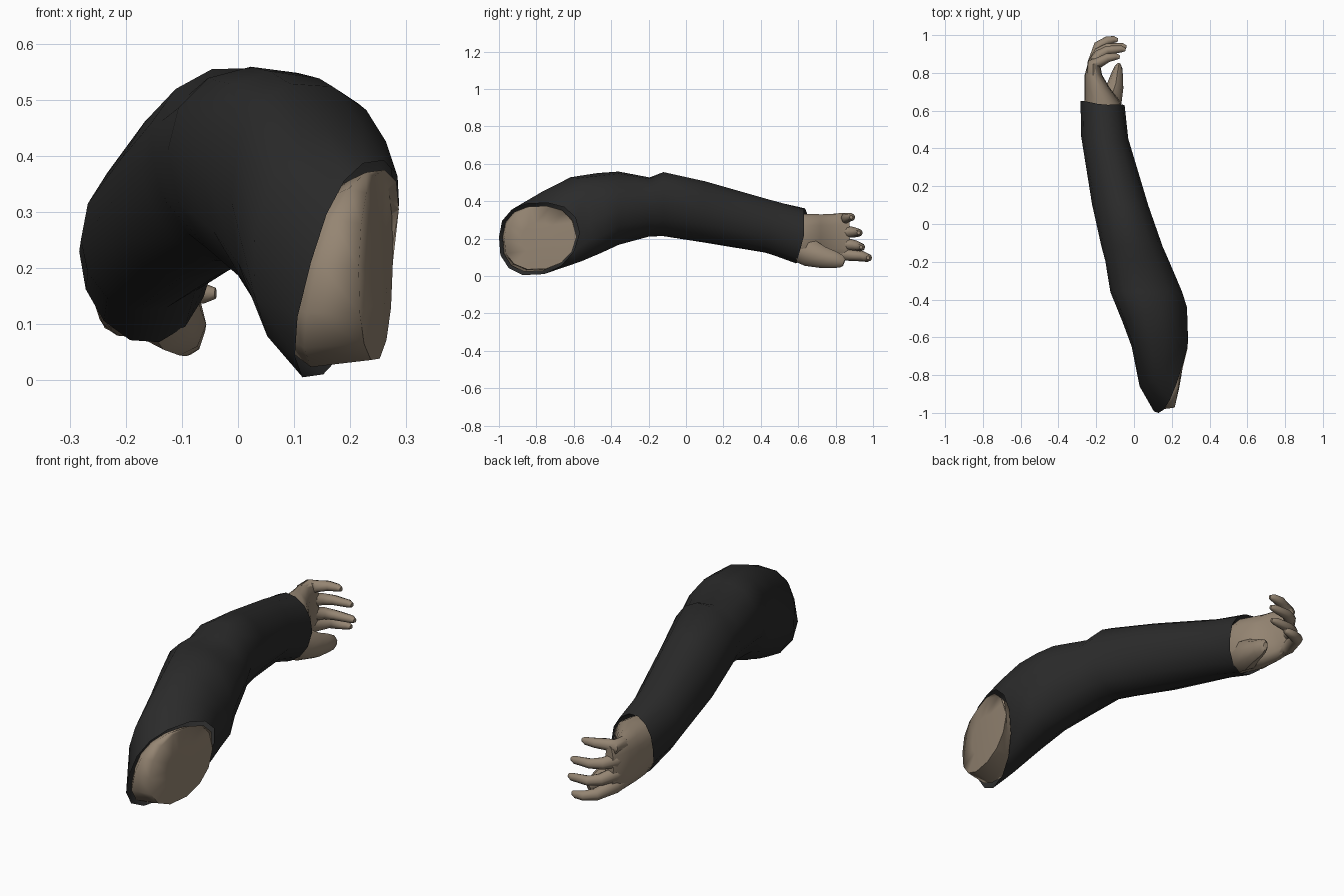
import bpy, bmesh, math
from mathutils import Vector

if "Cube" in bpy.data.objects:
    bpy.data.objects.remove(bpy.data.objects["Cube"])


def material(name, rgb):
    m = bpy.data.materials.new(name)
    m.diffuse_color = (*rgb, 1)
    m.use_nodes = True
    m.node_tree.nodes["Principled BSDF"].inputs["Base Color"].default_value = m.diffuse_color
    return m


black = material("black cloth", (0.024, 0.024, 0.024))
skin = material("tan skin", (0.30, 0.235, 0.17))


def oval(left, right, top, bottom, n=14, e=0.9):
    """Closed ring through four extreme points, slightly squared."""
    l, r, t, b = map(Vector, (left, right, top, bottom))
    mid = (l + r + t + b) / 4
    pts = []
    for i in range(n):
        a = 2 * math.pi * i / n
        c, s = math.cos(a), math.sin(a)
        h = (r if c > 0 else l) - mid
        v = (t if s > 0 else b) - mid
        pts.append(mid + h * abs(c) ** e + v * abs(s) ** e)
    return pts


def resize(ring, scale, shift):
    """Copy of a ring, scaled about its middle and moved."""
    mid = sum(ring, Vector()) / len(ring)
    return [mid + (p - mid) * scale + Vector(shift) for p in ring]


def loft(name, rings, mat, caps=True, angle=50):
    bm = bmesh.new()
    vs = [[bm.verts.new(p) for p in ring] for ring in rings]
    n = len(vs[0])
    for a, b in zip(vs, vs[1:]):
        for i in range(n):
            bm.faces.new((a[i], a[(i + 1) % n], b[(i + 1) % n], b[i]))
    if caps:
        bm.faces.new(vs[0][::-1])
        bm.faces.new(vs[-1])
    bmesh.ops.recalc_face_normals(bm, faces=bm.faces)
    me = bpy.data.meshes.new(name)
    bm.to_mesh(me)
    bm.free()
    me.materials.append(mat)
    ob = bpy.data.objects.new(name, me)
    bpy.context.collection.objects.link(ob)
    bpy.context.view_layer.objects.active = ob
    ob.select_set(True)
    bpy.ops.object.shade_smooth_by_angle(angle=math.radians(angle))
    ob.select_set(False)


def digit(name, path, n=8):
    """Finger: path holds (centre, half width, half height)."""
    rings = []
    for i, (c, w, h) in enumerate(path):
        before, after = path[max(i - 1, 0)][0], path[min(i + 1, len(path) - 1)][0]
        d = (Vector(after) - Vector(before)).normalized()
        side = d.cross(Vector((0, 0, 1))).normalized()
        up = side.cross(d)
        c = Vector(c)
        rings.append(oval(c - side * w, c + side * w, c + up * h, c - up * h, n, 1))
    loft(name, rings, skin)


# Forearm of the sleeve: y, left x, right x, left z, top z, bottom z
forearm = [(.63, -.283, -.05, .23, .363, .065), (.45, -.28, -.03, .25, .41, .125),
           (.1, -.222, .075, .32, .51, .18), (-.12, -.172, .152, .38, .56, .21),
           (-.195, -.152, .185, .40, .526, .21), (-.36, -.125, .255, .41, .555, .165)]
rings = []
for y, l, r, lz, t, b in forearm:
    m, slant = (l + r) / 2, max(y, 0) * .07
    rings.append(oval((l, y + slant / 2, lz), (r, y, (t + b) / 2),
                      (m, y, t), (m, y - slant, b), e=1))

# Upper arm, its rings turning towards the shoulder opening: left, right, top, bottom
for points in [((-.06, -.52, .37), (.28, -.44, .32), (.10, -.46, .548), (.11, -.46, .125)),
               ((-.012, -.65, .32), (.283, -.51, .30), (.13, -.6, .53), (.13, -.58, .075)),
               ((.03, -.86, .26), (.28, -.54, .27), (.19, -.73, .455), (.13, -.72, .03)),
               ((.13, -1, .21), (.272, -.57, .23), (.24, -.8, .39), (.13, -.82, 0))]:
    rings.append(oval(*points))
cuff = rings[0]
lining = [resize(cuff, .8, (0, -.07, 0)), resize(cuff, .93, (0, -.02, 0))]
loft("sleeve", lining + rings, black, caps=False)

# Bare shoulder end bulging out of the sleeve opening
rim = rings[-1]
face = oval((.215, -.972, .2), (.276, -.585, .21), (.25, -.78, .368), (.245, -.8, .033))
loft("shoulder_skin", [resize(rim, .8, (-.03, .02, 0)), resize(rim, .91, (.008, 0, 0)),
                       face, resize(face, .5, (.006, 0, 0))], skin, angle=70)

# Palm: y, centre x, half width, centre z, half height
palm = [(.53, -.165, .085, .215, .11), (.64, -.165, .098, .205, .13),
        (.72, -.195, .067, .205, .128), (.79, -.215, .046, .21, .124),
        (.845, -.213, .033, .21, .12), (.875, -.208, .022, .21, .105)]
loft("palm", [oval((x - w, y, z), (x + w, y, z), (x, y, z + h), (x, y, z - h), e=.8)
              for y, x, w, z, h in palm], skin)

# Fingers curling inwards: name, root z, tip z, furthest y, tip x
for name, z0, z1, y, x in [("index_finger", .125, .098, .995, -.085),
                           ("middle_finger", .18, .155, .958, -.04),
                           ("ring_finger", .24, .232, .945, -.045),
                           ("little_finger", .30, .315, .905, -.075)]:
    dz = z1 - z0
    digit(name, [((-.218, .79, z0), .032, .034),
                 ((-.216, .85, z0 + dz * .3), .031, .034),
                 ((-.185, y - .05, z0 + dz * .7), .028, .028),
                 ((-.14, y - .025, z1), .024, .023),
                 ((x - .02, y - .018, z1), .018, .018),
                 ((x, y - .022, z1), .009, .01)])

# Thumb
digit("thumb", [((-.15, .58, .16), .06, .075), ((-.125, .66, .125), .062, .075),
                ((-.1, .73, .1), .045, .058), ((-.09, .79, .088), .032, .046),
                ((-.083, .83, .078), .021, .034), ((-.08, .845, .072), .011, .02)])
